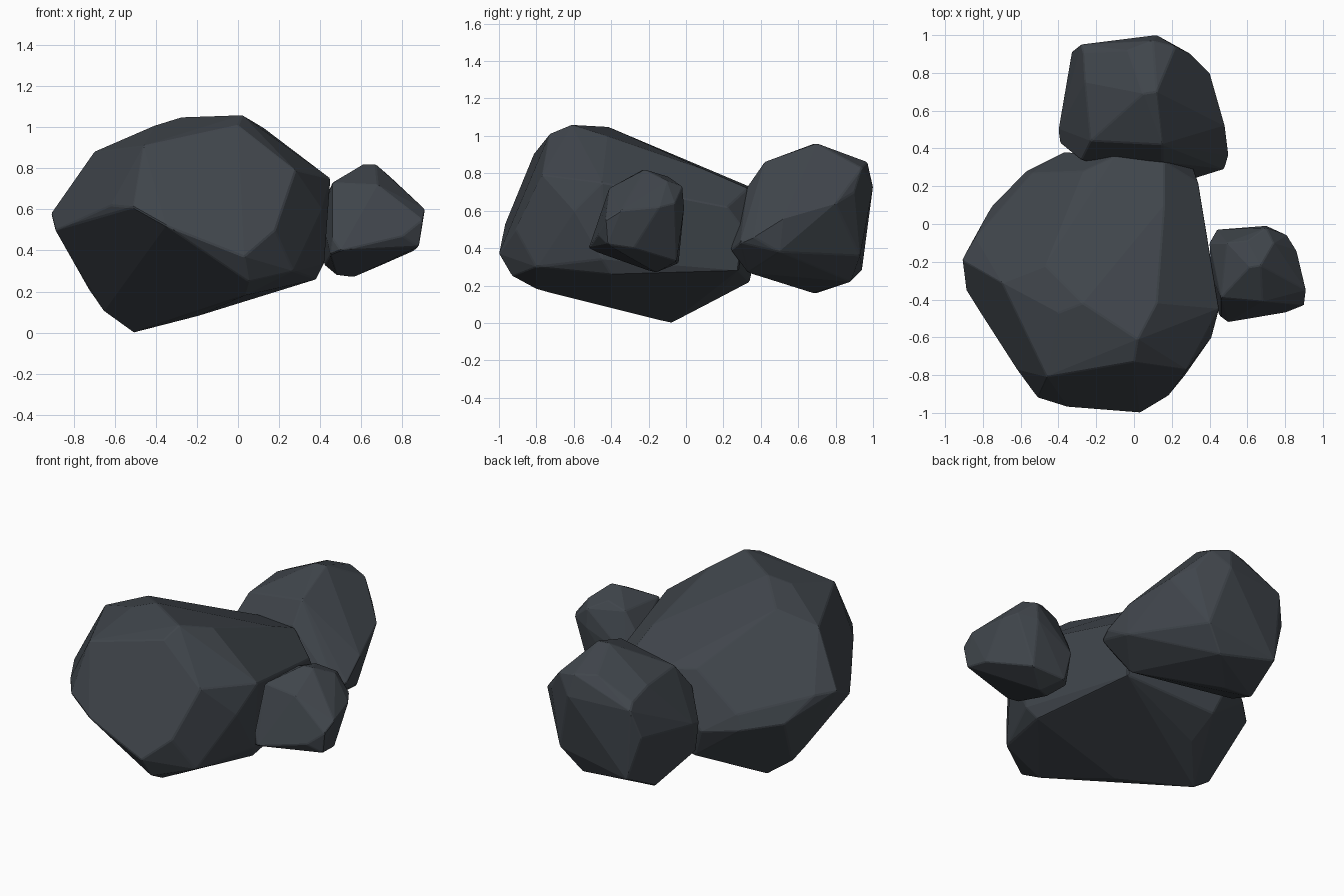
import bpy, bmesh, math

# One dark slate colour for all stones
slate = bpy.data.materials.new("dark slate")
slate.diffuse_color = (0.051, 0.060, 0.071, 1.0)


def rock(name, corners, chip):
    """Faceted boulder: hull over its corner points, merged facets, chipped edges."""
    bm = bmesh.new()
    for c in corners:
        bm.verts.new(c)
    hull = bmesh.ops.convex_hull(bm, input=bm.verts[:])
    loose = {g for g in hull["geom_interior"] + hull["geom_unused"]
             if isinstance(g, bmesh.types.BMVert)}
    bmesh.ops.delete(bm, geom=list(loose), context='VERTS')
    bmesh.ops.dissolve_limit(bm, angle_limit=math.radians(6),
                             verts=bm.verts[:], edges=bm.edges[:])
    bmesh.ops.recalc_face_normals(bm, faces=bm.faces[:])
    mesh = bpy.data.meshes.new(name)
    bm.to_mesh(mesh)
    bm.free()
    mesh.materials.append(slate)
    ob = bpy.data.objects.new(name, mesh)
    bpy.context.collection.objects.link(ob)
    bev = ob.modifiers.new("chipped edges", 'BEVEL')
    bev.width = chip
    bev.segments = 1
    bev.limit_method = 'ANGLE'
    bev.angle_limit = math.radians(18)
    return ob


# Large boulder
rock("large_boulder", [
    # front facet
    (-.51, -.92, .61), (-.35, -.97, .52), (.03, -1.0, .37), (.18, -.91, .5),
    (.28, -.79, .64), (.28, -.77, .79), (.0, -.73, 1.01), (-.46, -.81, .91),
    # crown and rear slope
    (.02, -.61, 1.06), (-.4, -.47, 1.01), (-.47, -.22, .965), (-.27, -.42, 1.05),
    (.12, -.42, 1.0), (.16, .1, .82), (.16, .33, .72), (-.1, .36, .72),
    (-.27, .28, .73),
    # left side
    (-.7, -.31, .88), (-.91, -.19, .58), (-.89, -.35, .5), (-.62, -.77, .62),
    (-.84, -.07, .58), (-.75, .1, .44), (-.57, .28, .42), (-.54, .27, .51),
    (-.37, .38, .4),
    # right side
    (.45, -.45, .75), (.41, -.6, .6), (.34, .22, .62), (.31, .31, .5),
    (.42, -.45, .34), (.38, -.4, .26), (.27, -.8, .3),
    # underside
    (.05, -.93, .25), (.03, -.8, .18), (.0, -.5, .15), (-.2, -.4, .08),
    (-.51, -.08, .0), (-.65, -.12, .1), (-.72, -.15, .2), (-.78, -.2, .33),
    (-.3, .34, .22), (-.3, .15, .12), (.28, .28, .28),
], 0.006)

# Medium stone behind it
rock("medium_stone", [
    # crown
    (.05, .69, .96), (.12, .7, .96), (-.03, .92, .87), (.1, .97, .86),
    (.22, .94, .83), (-.27, .91, .76), (-.26, .75, .8), (-.23, .44, .8),
    (.15, .42, .86),
    # girdle
    (-.33, .91, .55), (-.28, .95, .72), (-.1, .965, .76), (.12, 1.0, .73),
    (-.4, .5, .5), (-.39, .43, .48), (-.28, .34, .65), (-.2, .32, .55),
    (.3, .9, .7), (.4, .8, .64), (.48, .52, .56), (.5, .36, .46),
    (.48, .29, .43), (.32, .24, .39), (.15, .33, .73),
    # underside
    (.47, .5, .38), (.3, .33, .27), (.22, .93, .36), (.1, .88, .22),
    (-.25, .94, .28), (-.28, .7, .16), (-.1, .68, .16), (-.37, .43, .3),
], 0.006)

# Small stone on the right
rock("small_stone", [
    # crown
    (.61, -.23, .82), (.67, -.22, .82), (.6, -.09, .78), (.7, -.02, .73),
    (.74, -.1, .76), (.49, -.1, .74), (.46, -.39, .73), (.68, -.41, .72),
    # girdle
    (.7, -.01, .62), (.81, -.06, .64), (.86, -.14, .62), (.91, -.35, .6),
    (.9, -.43, .55), (.8, -.47, .47), (.5, -.52, .4), (.46, -.49, .46),
    (.41, -.27, .55), (.4, -.1, .6), (.44, -.03, .5),
    # underside
    (.88, -.42, .42), (.86, -.28, .4), (.45, -.48, .38), (.42, -.1, .33),
    (.48, -.2, .28), (.56, -.16, .27), (.7, -.05, .33), (.48, -.04, .32),
], 0.005)
